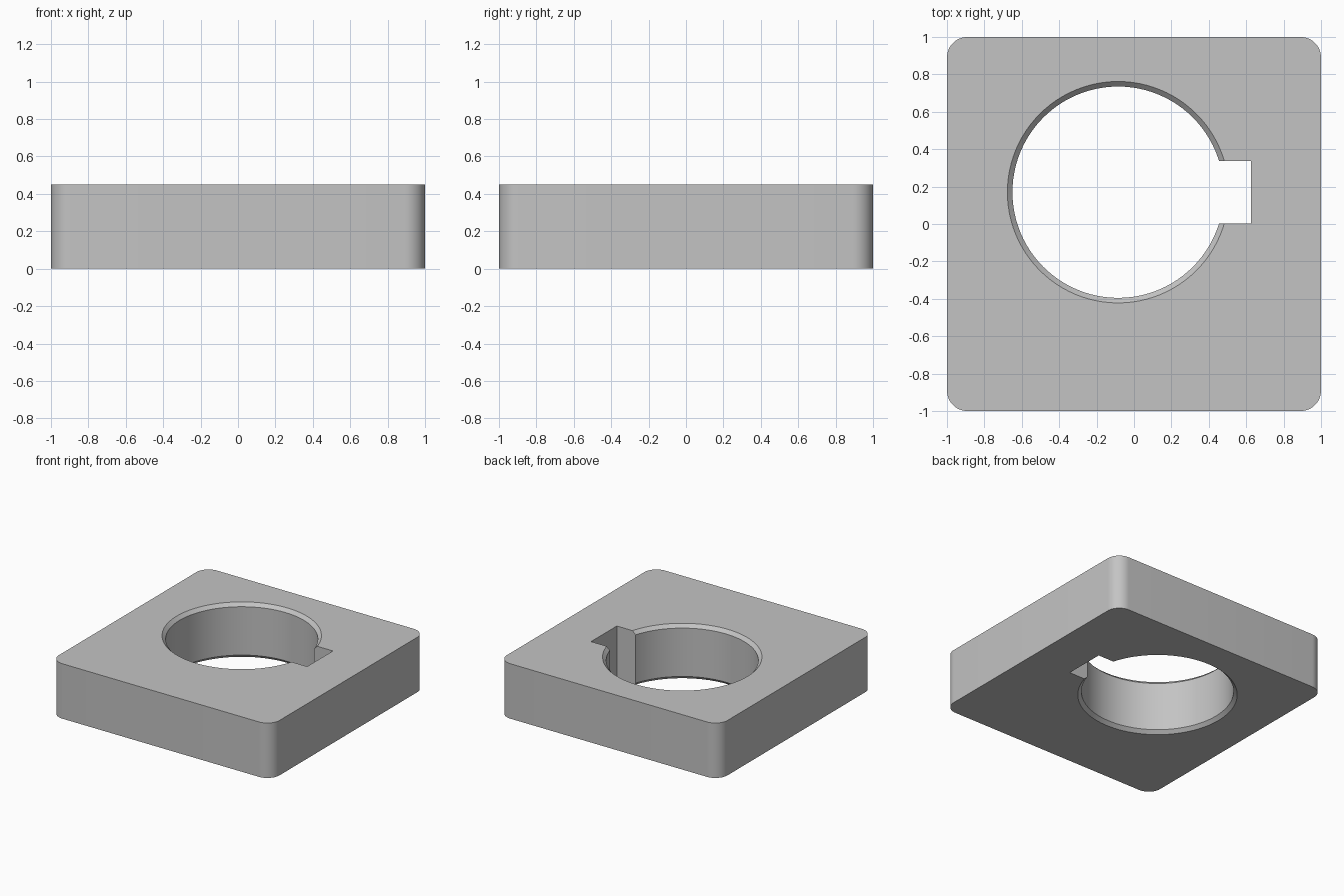
import bpy, bmesh, math
from mathutils import Matrix, Vector

HEIGHT = 0.45
CORNER = 0.11
BORE = Vector((-0.085, 0.17, 0))
BORE_R = 0.565
CHAMFER = 0.027

default = bpy.data.objects.get("Cube")
if default:
    bpy.data.objects.remove(default, do_unlink=True)

# Single plain grey finish
grey = bpy.data.materials.new("plain_grey")
grey.use_nodes = True
grey.diffuse_color = (0.55, 0.55, 0.55, 1)
grey.node_tree.nodes["Principled BSDF"].inputs["Base Color"].default_value = grey.diffuse_color


def make_object(name, bm):
    bmesh.ops.recalc_face_normals(bm, faces=bm.faces)
    mesh = bpy.data.meshes.new(name)
    bm.to_mesh(mesh)
    bm.free()
    mesh.materials.append(grey)
    obj = bpy.data.objects.new(name, mesh)
    bpy.context.collection.objects.link(obj)
    return obj


def box(low, high):
    bm = bmesh.new()
    low, high = Vector(low), Vector(high)
    matrix = Matrix.Translation((low + high) / 2) @ Matrix.Diagonal((high - low).to_4d())
    bmesh.ops.create_cube(bm, size=1, matrix=matrix)
    return bm


def cut(target, cutter):
    mod = target.modifiers.new("cut", "BOOLEAN")
    mod.operation = "DIFFERENCE"
    mod.solver = "EXACT"
    mod.object = cutter
    bpy.context.view_layer.objects.active = target
    bpy.ops.object.modifier_apply(modifier=mod.name)
    bpy.data.objects.remove(cutter, do_unlink=True)


# Square block with rounded upright edges
bm = box((-1, -1, 0), (1, 1, HEIGHT))
upright = [e for e in bm.edges if abs(e.verts[0].co.z - e.verts[1].co.z) > 0.1]
bmesh.ops.bevel(bm, geom=upright, offset=CORNER, segments=12, profile=0.5, affect="EDGES")
block = make_object("block", bm)

# Round bore, flared at both mouths to cut the chamfers
over = 0.05
flare = BORE_R + CHAMFER + over
profile = [(0, -over), (flare, -over), (BORE_R, CHAMFER),
           (BORE_R, HEIGHT - CHAMFER), (flare, HEIGHT + over), (0, HEIGHT + over)]
bm = bmesh.new()
verts = [bm.verts.new(BORE + Vector((r, 0, z))) for r, z in profile]
edges = [bm.edges.new(pair) for pair in zip(verts, verts[1:])]
bmesh.ops.spin(bm, geom=verts + edges, cent=BORE, axis=(0, 0, 1),
               angle=math.tau, steps=96, use_merge=True)
bmesh.ops.remove_doubles(bm, verts=bm.verts, dist=0.0001)
bore_cutter = make_object("bore_cutter", bm)
bore_cutter.hide_render = True
cut(block, bore_cutter)

# Square keyway in the side of the bore
bm = box((BORE.x, 0.003, -over), (0.625, 0.337, HEIGHT + over))
keyway_cutter = make_object("keyway_cutter", bm)
keyway_cutter.hide_render = True
cut(block, keyway_cutter)

# Smooth curved walls with crisp edges
bpy.ops.object.select_all(action="DESELECT")
block.select_set(True)
bpy.context.view_layer.objects.active = block
bpy.ops.object.shade_smooth_by_angle(angle=math.radians(30))
